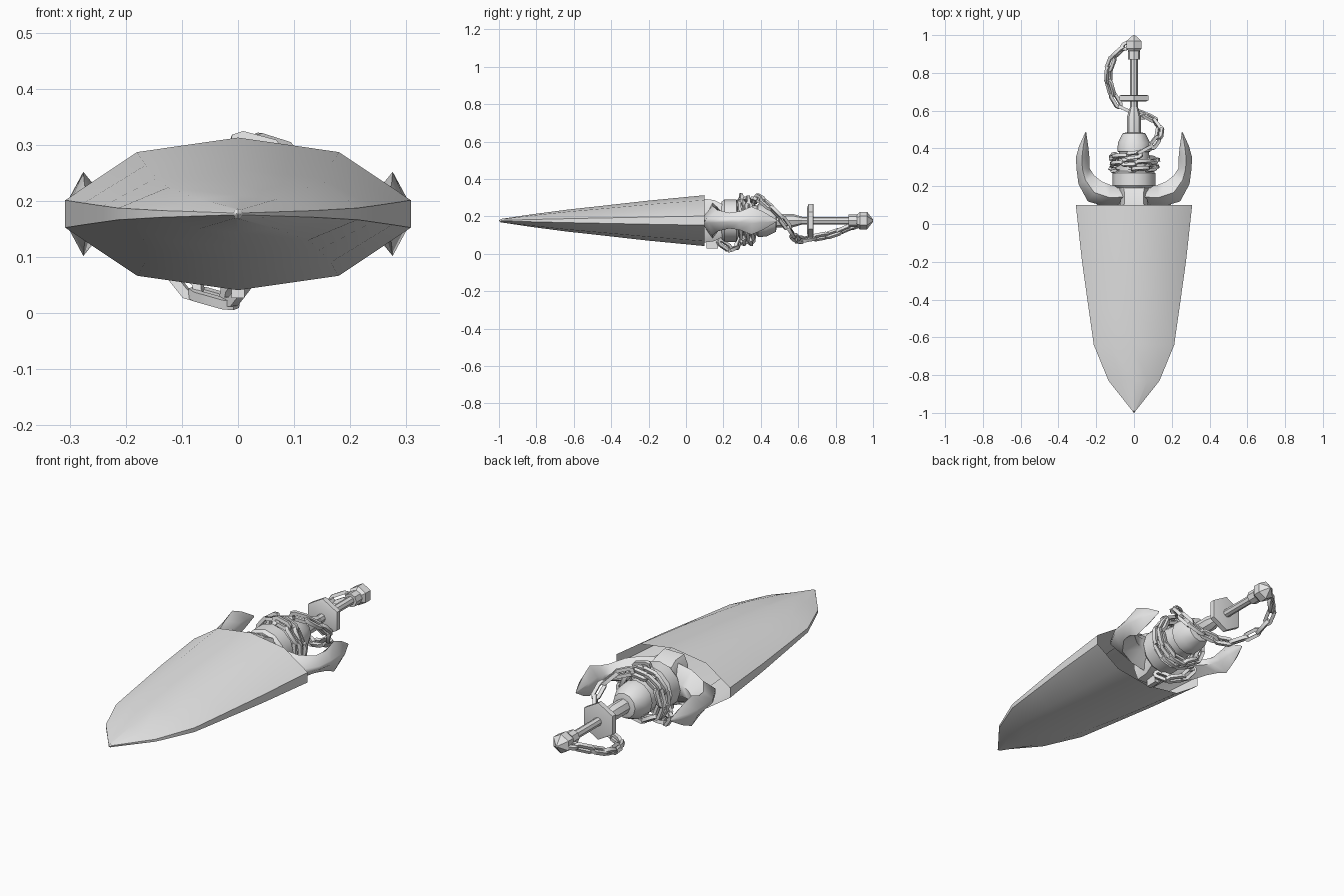
import bpy, bmesh, math
from mathutils import Vector, Matrix

if "Cube" in bpy.data.objects:
    bpy.data.objects.remove(bpy.data.objects["Cube"])

AXIS = 0.177  # height of the sword axis
steel = bpy.data.materials.new("pale grey")
steel.diffuse_color = (0.8, 0.8, 0.8, 1)
steel.use_nodes = True
steel.node_tree.nodes["Principled BSDF"].inputs["Base Color"].default_value = steel.diffuse_color


def finish(name, bm, angle=35):
    bmesh.ops.remove_doubles(bm, verts=bm.verts, dist=0.0002)
    bmesh.ops.recalc_face_normals(bm, faces=bm.faces)
    me = bpy.data.meshes.new(name)
    bm.to_mesh(me)
    bm.free()
    me.materials.append(steel)
    ob = bpy.data.objects.new(name, me)
    bpy.context.collection.objects.link(ob)
    bpy.ops.object.select_all(action='DESELECT')
    bpy.context.view_layer.objects.active = ob
    ob.select_set(True)
    bpy.ops.object.shade_smooth_by_angle(angle=math.radians(angle))
    return ob


def loft(bm, rings, closed=False, caps=True):
    """Skin a list of equal-length point rings."""
    vs = [[bm.verts.new(p) for p in r] for r in rings]
    pairs = list(zip(vs, vs[1:])) + ([(vs[-1], vs[0])] if closed else [])
    for a, b in pairs:
        for i in range(len(a)):
            j = (i + 1) % len(a)
            bm.faces.new((a[i], a[j], b[j], b[i]))
    if caps and not closed:
        bm.faces.new(vs[0])
        bm.faces.new(vs[-1])


def turned(name, profile, sides, angle=35):
    """Turn a (y, radius) profile around the sword axis."""
    bm = bmesh.new()
    loft(bm, [[(r * math.sin(math.tau * k / sides), y, AXIS + r * math.cos(math.tau * k / sides))
               for k in range(sides)] for y, r in profile])
    return finish(name, bm, angle)


# Scabbard: open shell, stations of (y, half width, shoulder, half height)
section = [(0, 1), ('s', 0.81), (1, 0.18), (1, -0.18), ('s', -0.81),
           (0, -1), ('-s', -0.81), (-1, -0.18), (-1, 0.18), ('-s', 0.81)]


def scabbard_ring(y, w, s, h):
    pick = {'s': s, '-s': -s}
    return [(pick[u] if u in pick else u * w, y, AXIS + v * h) for u, v in section]


bm = bmesh.new()
loft(bm, [scabbard_ring(*st) for st in (
    (0.1, 0.308, 0.18, 0.136), (-0.2, 0.275, 0.165, 0.107), (-0.45, 0.24, 0.145, 0.079),
    (-0.64, 0.213, 0.125, 0.058), (-0.83, 0.135, 0.07, 0.033), (-0.99, 0.008, 0.004, 0.009),
    (-1.0, 0.001, 0.0005, 0.001))], caps=False)
finish("scabbard", bm, 28)

# Blade inside the scabbard
bm = bmesh.new()
loft(bm, [[(w, y, AXIS), (0, y, AXIS + h), (-w, y, AXIS), (0, y, AXIS - h)]
          for y, w, h in ((0.14, 0.2, 0.05), (-0.6, 0.14, 0.02), (-0.9, 0.01, 0.004))])
finish("blade", bm)

# Guard claws: six-sided sections swept outward then back, (x, y, half width, half height)
stations = [(0.03, 0.15, 0.05, 0.1), (0.13, 0.15, 0.062, 0.08), (0.205, 0.175, 0.068, 0.058),
            (0.25, 0.235, 0.05, 0.042), (0.268, 0.29, 0.036, 0.05), (0.27, 0.35, 0.038, 0.075),
            (0.265, 0.41, 0.026, 0.05), (0.255, 0.487, 0.002, 0.004)]
for side, label in ((1, "right"), (-1, "left")):
    bm = bmesh.new()
    rings = []
    for i, (x, y, w, h) in enumerate(stations):
        a, b = stations[max(i - 1, 0)], stations[min(i + 1, len(stations) - 1)]
        d = Vector((b[0] - a[0], b[1] - a[1])).normalized()
        rings.append([(side * (x + d.y * w * u), y - d.x * w * u, AXIS + h * v)
                      for u, v in ((1, 0.2), (0.15, 1), (-0.9, 0.35), (-0.9, -0.35), (0.15, -1), (1, -0.2))])
    loft(bm, rings)
    finish("guard_claw_" + label, bm, 50)

# Guard centre: bevelled block narrowing toward the grip
bm = bmesh.new()
loft(bm, [[(x * w, y, AXIS + z * h) for x, z in
           ((1, 0.6), (0.7, 1), (-0.7, 1), (-1, 0.6), (-1, -0.6), (-0.7, -1), (0.7, -1), (1, -0.6))]
          for y, w, h in ((0.09, 0.075, 0.118), (0.15, 0.07, 0.11), (0.21, 0.08, 0.08))])
finish("guard_centre", bm)

# Small peg under the guard
bm = bmesh.new()
bmesh.ops.create_cube(bm, size=1, matrix=Matrix.Translation((0, 0.14, 0.05)) @ Matrix.Diagonal((0.024, 0.06, 0.045, 1)))
finish("guard_peg", bm)

# Grip, disc, rod and pommel
turned("grip_collar", [(0.19, 0.1), (0.205, 0.113), (0.27, 0.113), (0.28, 0.09)], 12)
turned("grip", [(0.27, 0.085), (0.38, 0.08), (0.385, 0.088), (0.43, 0.085), (0.48, 0.06), (0.485, 0.04)], 12)
turned("grip_neck", [(0.47, 0.036), (0.57, 0.036), (0.62, 0.021)], 8)
turned("hex_disc", [(0.648, 0.07), (0.655, 0.09), (0.68, 0.09), (0.682, 0.08)], 6)
turned("rod", [(0.6, 0.02), (0.9, 0.02)], 8)
turned("pommel_collar", [(0.87, 0.033), (0.915, 0.033)], 8)
turned("pommel", [(0.905, 0.025), (0.93, 0.047), (0.968, 0.047), (1.0, 0.006)], 6, 20)

# Chain path: from the pommel, around the rod, coiled on the grip, then hanging
path = [(0, 0.965, 0.177), (-0.06, 0.93, 0.165), (-0.115, 0.87, 0.14), (-0.135, 0.78, 0.105),
        (-0.11, 0.68, 0.085), (-0.06, 0.615, 0.075), (0.02, 0.585, 0.085), (0.09, 0.56, 0.12),
        (0.135, 0.5, 0.2), (0.11, 0.43, 0.265), (0.05, 0.39, 0.295)]
for k in range(17):  # two turns round the grip
    a = math.radians(5 - 45 * k)
    path.append((0.112 * math.sin(a), 0.365 - 0.0045 * k, AXIS + 0.112 * math.cos(a)))
path += [(-0.1, 0.29, 0.11), (-0.085, 0.275, 0.05), (-0.03, 0.245, 0.025), (0, 0.2, 0.05)]
P = [Vector(p) for p in path]
fine = []
for i in range(len(P) - 1):
    p0, p1, p2, p3 = P[max(i - 1, 0)], P[i], P[i + 1], P[min(i + 2, len(P) - 1)]
    for s in range(12):
        t = s / 12
        fine.append(0.5 * (2 * p1 + (p2 - p0) * t + (2 * p0 - 5 * p1 + 4 * p2 - p3) * t * t
                           + (3 * p1 - p0 - 3 * p2 + p3) * t ** 3))
fine.append(P[-1])


def add_link(bm, centre, tangent, up, length=0.098, width=0.036, r=0.0085):
    """One long chain link with a square wire section."""
    side = tangent.cross(up).normalized()
    up = side.cross(tangent)
    a, b, c = length / 2 - r, width / 2 - r / 2, length / 2 - 0.022
    outline = [(a, b * 0.4), (c, b), (-c, b), (-a, b * 0.4), (-a, -b * 0.4), (-c, -b), (c, -b), (a, -b * 0.4)]
    rings = []
    for x, y in outline:
        out = (tangent * (0.6 * x / a) + side * (y / b)).normalized()
        base = centre + tangent * x + side * y
        rings.append([base + out * r * u + up * r * v for u, v in ((1, 1), (1, -1), (-1, -1), (-1, 1))])
    loft(bm, rings, closed=True)


bm = bmesh.new()
step, travelled, target, n = 0.072, 0.0, 0.03, 0
for p, q in zip(fine, fine[1:]):
    travelled += (q - p).length
    if travelled >= target:
        t = (q - p).normalized()
        out = Vector((q.x, 0, q.z - AXIS))
        out = out.normalized() if out.length > 0.01 else Vector((0, 0, 1))
        roll = Matrix.Rotation(math.radians(20 if n % 2 else 100), 3, t)
        add_link(bm, q, t, roll @ out)
        n += 1
        target += step
finish("chain", bm)
